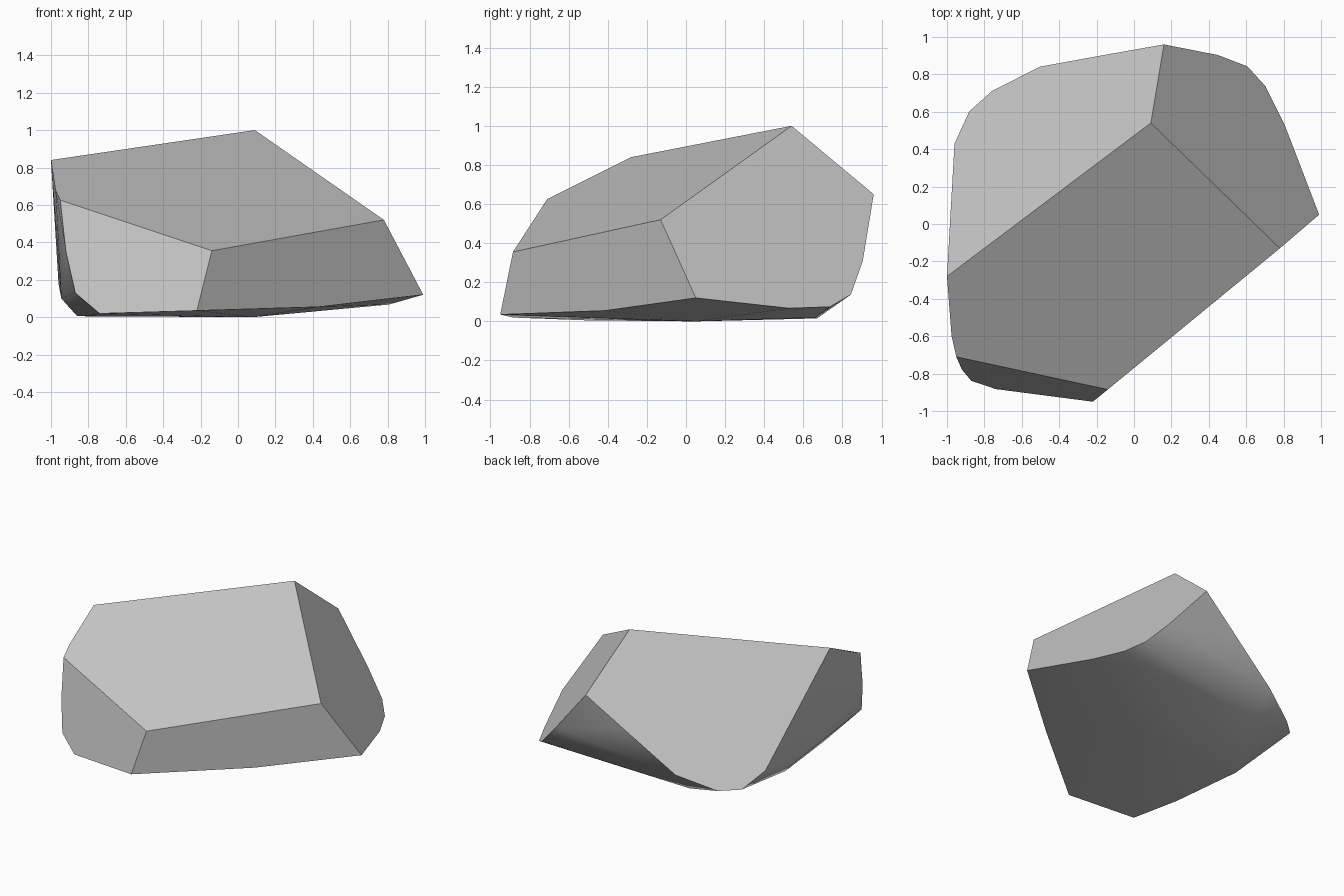
import bpy, bmesh
from mathutils import Vector as V
from mathutils.geometry import normal

old = bpy.data.objects.get("Cube")
if old:
    bpy.data.objects.remove(old)

# One stone colour
stone = bpy.data.materials.new("stone_grey")
stone.use_nodes = True
grey = (0.55, 0.55, 0.55, 1)
stone.diffuse_color = grey
stone.node_tree.nodes["Principled BSDF"].inputs["Base Color"].default_value = grey

# Main corners of the rock
peak = V((.09, .54, 1))
left_top = V((-1, -.28, .84))
right_top = V((.78, -.13, .52))
front_top = V((-.14, -.885, .355))
side_front = V((-.95, -.71, .625))
right_tip = V((.99, .05, .12))
front_foot = V((-.22, -.95, .035))
back_top = V((.16, .96, .65))
corners = [peak, left_top, right_top, front_top,
           side_front, right_tip, front_foot, back_top]

# Five flat cleaved facets: three corners for the plane, then extra rim points
facets = [
    ((peak, left_top, right_top), [(-.975, -.6, .68)]),
    ((side_front, front_foot, front_top),
     [(-.92, -.78, .35), (-.87, -.84, .13), (-.74, -.885, .02)]),
    ((front_top, front_foot, right_top), [(.43, -.415, .055)]),
    ((peak, right_tip, back_top),
     [(.45, .905, .31), (.61, .845, .14), (.71, .74, .08), (.81, .53, .07)]),
    ((peak, back_top, left_top),
     [(-.12, .91, .45), (-.5, .84, .18), (-.76, .71, .08),
      (-.88, .6, .08), (-.96, .43, .18), (-.96, .13, .47)]),
]

# Worn underside
points = corners + [V(p) for p in (
    (-.86, .05, .005), (.08, .05, 0), (-.5, .67, .015),
    (.1, .66, .02), (-.8, -.5, .005), (-.945, .05, .1))]

planes = []
for tri, rim in facets:
    n = normal(tri)
    planes.append((tri[0], n))
    for p in map(V, rim):
        points.append(p - n * (p - tri[0]).dot(n))

# Wrap the points, then join each facet into one face
bm = bmesh.new()
for p in points:
    bm.verts.new(p)
bmesh.ops.convex_hull(bm, input=bm.verts[:])
bmesh.ops.delete(bm, geom=[v for v in bm.verts if not v.link_faces], context="VERTS")
for f in bm.faces:
    f.smooth = True
for origin, n in planes:
    flat = [f for f in bm.faces
            if all(abs((v.co - origin).dot(n)) < .025 for v in f.verts)]
    if flat:
        joined = bmesh.ops.dissolve_faces(bm, faces=flat)["region"]
        for f in joined or flat:
            f.smooth = False
bmesh.ops.recalc_face_normals(bm, faces=bm.faces[:])

mesh = bpy.data.meshes.new("rock")
bm.to_mesh(mesh)
bm.free()
mesh.materials.append(stone)
rock = bpy.data.objects.new("rock", mesh)
bpy.context.collection.objects.link(rock)
